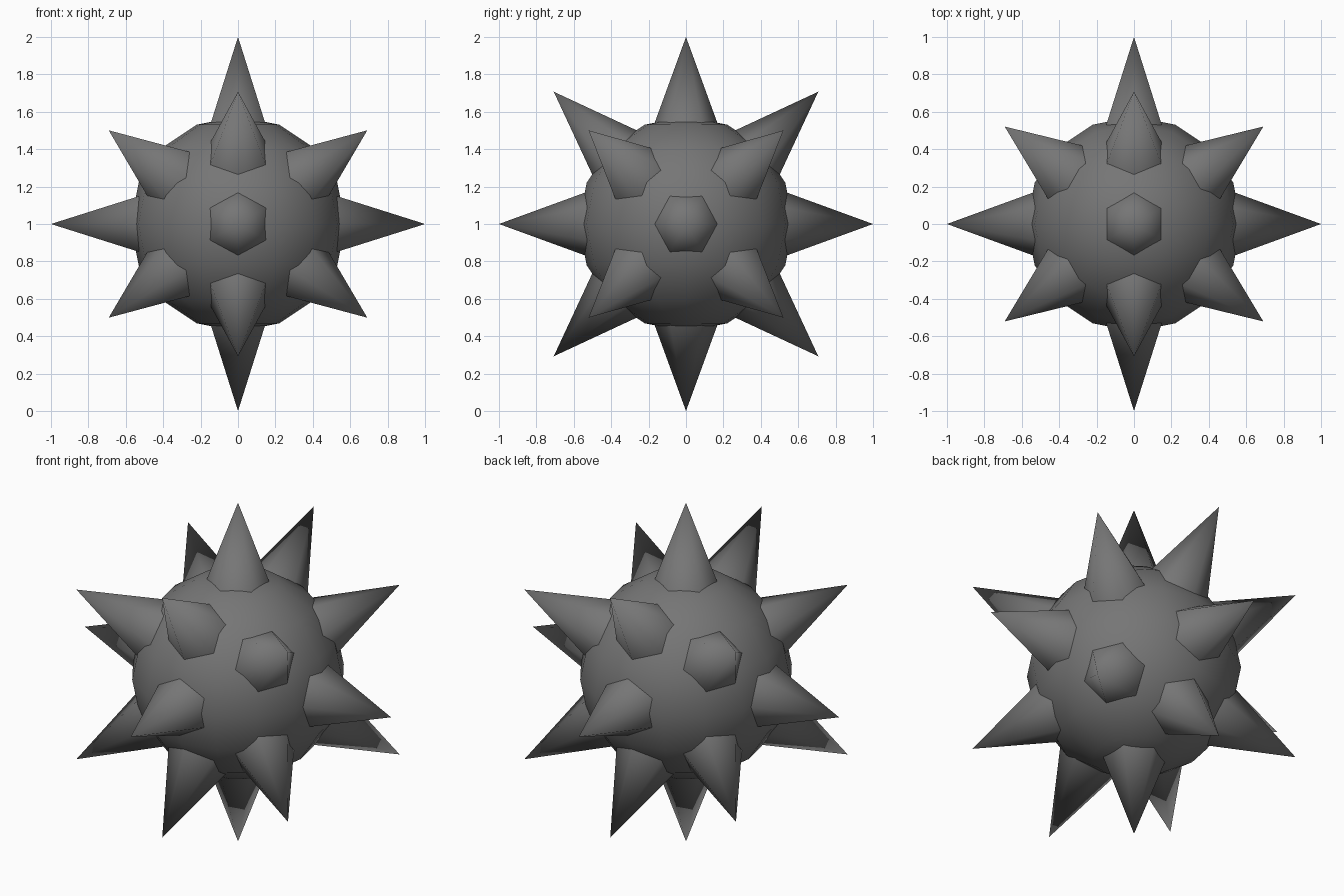
import bpy, bmesh
from mathutils import Vector, Matrix

if "Cube" in bpy.data.objects:
    bpy.data.objects.remove(bpy.data.objects["Cube"])

CENTRE = Vector((0, 0, 1))
BODY_R = 0.575
SPIKE_START = 0.45      # base ring, hidden inside the body
SLOPE = 0.365           # spike radius per unit of length

grey = bpy.data.materials.new("dark_grey")
grey.diffuse_color = (0.18, 0.18, 0.18, 1)
grey.use_nodes = True
grey.node_tree.nodes["Principled BSDF"].inputs["Base Color"].default_value = grey.diffuse_color


def finish(name, bm):
    for f in bm.faces:
        f.smooth = True
    mesh = bpy.data.meshes.new(name)
    bm.to_mesh(mesh)
    bm.free()
    mesh.materials.append(grey)
    obj = bpy.data.objects.new(name, mesh)
    bpy.context.collection.objects.link(obj)
    return obj


def add_spike(name, direction, corner):
    """Six-sided cone along direction, with one corner turned towards corner."""
    d = Vector(direction).normalized()
    c = Vector(corner)
    c = (c - d * c.dot(d)).normalized()
    rot = Matrix((c, d.cross(c), d)).transposed().to_4x4()
    length = 1 - SPIKE_START
    bm = bmesh.new()
    bmesh.ops.create_cone(bm, cap_ends=False, segments=6, radius1=length * SLOPE,
                          radius2=0, depth=length)
    bmesh.ops.remove_doubles(bm, verts=bm.verts, dist=1e-5)
    # make one corner lie on local x
    first = max(bm.verts, key=lambda v: v.co.xy.length)
    turn = Matrix.Rotation(-Vector((1, 0)).angle_signed(first.co.xy) * -1, 4, 'Z')
    shift = Matrix.Translation((0, 0, SPIKE_START + length / 2))
    bm.transform(Matrix.Translation(CENTRE) @ rot @ shift @ turn)
    finish(name, bm)


# round body
bm = bmesh.new()
bmesh.ops.create_uvsphere(bm, u_segments=16, v_segments=8, radius=BODY_R)
bm.transform(Matrix.Translation(CENTRE))
finish("body", bm)

# side spikes
for s in (-1, 1):
    add_spike("side_spike", (s, 0, 0), (0, 1, 0))
    add_spike("front_back_spike", (0, s, 0), (0, 0, 1))
    add_spike("top_bottom_spike", (0, 0, s), (0, 1, 0))
    for t in (-1, 1):
        # diagonal spikes around the middle ring
        add_spike("ring_spike", (0, s, t), (0, -s, t))
        # corner spikes, mirrored in all three axes
        for u in (-1, 1):
            add_spike("corner_spike", (u * 0.69, s * 0.52, t * 0.50),
                      (u * -0.115, s * 0.043, t * 0.115))
